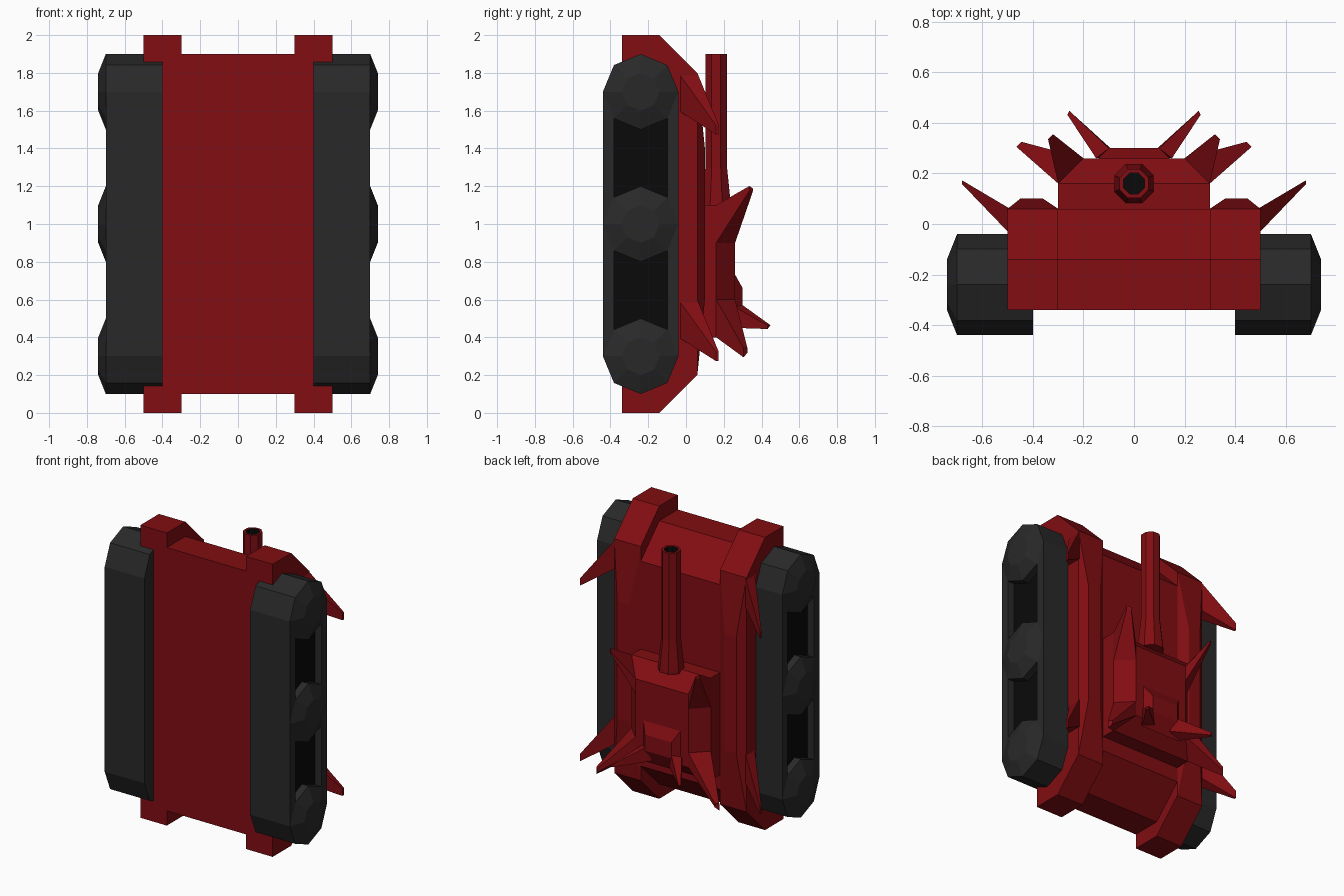
import bpy, bmesh
from math import pi, cos, sin

if "Cube" in bpy.data.objects:
    bpy.data.objects.remove(bpy.data.objects["Cube"])


def material(name, rgb):
    m = bpy.data.materials.new(name)
    m.diffuse_color = (*rgb, 1)
    m.use_nodes = True
    m.node_tree.nodes["Principled BSDF"].inputs["Base Color"].default_value = m.diffuse_color
    return m


RED = material("red_paint", (0.22, 0.004, 0.006))
GREY = material("dark_rubber", (0.022, 0.022, 0.022))
BLACK = material("black", (0.003, 0.003, 0.003))


def loft(name, rings, mat, mirror=False, caps=(True, True)):
    """Skin equal-length rings of points, cap the ends, optionally mirror in x."""
    bm = bmesh.new()
    vs = [[bm.verts.new(p) for p in ring] for ring in rings]
    n = len(vs[0])
    for a, b in zip(vs, vs[1:]):
        for i in range(n):
            j = (i + 1) % n
            bm.faces.new((a[i], a[j], b[j], b[i]))
    if caps[0]:
        bm.faces.new(vs[0])
    if caps[1]:
        bm.faces.new(vs[-1])
    bmesh.ops.recalc_face_normals(bm, faces=bm.faces)
    me = bpy.data.meshes.new(name)
    bm.to_mesh(me)
    bm.free()
    ob = bpy.data.objects.new(name, me)
    bpy.context.collection.objects.link(ob)
    me.materials.append(mat)
    if mirror:
        add_mirror(ob)
    return ob


def add_mirror(ob):
    m = ob.modifiers.new("mirror", 'MIRROR')
    m.use_mirror_merge = False


def prism(name, profile, x0, x1, mat, mirror=False):
    return loft(name, [[(x, y, z) for y, z in profile] for x in (x0, x1)], mat, mirror)


def rect(y, x0, x1, z0, z1):
    return [(x0, y, z0), (x1, y, z0), (x1, y, z1), (x0, y, z1)]


def octagon(r, offset=0.0):
    return [(r * cos(pi / 4 * i + offset), r * sin(pi / 4 * i + offset)) for i in range(8)]


def spike(name, root, tip, size=0.012, dz=0.03):
    """Taper from a four-point root to a small quad that keeps the root's orientation."""
    cx, cy, cz = (sum(p[k] for p in root) / 4 for k in range(3))
    ext = [max(p[k] for p in root) - min(p[k] for p in root) for k in range(3)]
    s = (size, size, dz)
    end = [tuple(tip[k] + (p[k] - (cx, cy, cz)[k]) / max(ext[k], 1e-6) * s[k]
                 for k in range(3)) for p in root]
    return loft(name, [root, end], RED, True)


# Hull and the two side rails
def hull_profile(z0, z1):
    return [(-0.34, z0), (-0.14, z0), (0.06, z0 + 0.2), (0.06, z1 - 0.2), (-0.14, z1), (-0.34, z1)]


prism("hull", hull_profile(0.1, 1.9), -0.4, 0.4, RED)
prism("side_rail", hull_profile(0, 2), 0.3, 0.5, RED, True)
loft("rail_ridge", [rect(0.06, 0.3, 0.5, 0.2, 1.8), rect(0.1, 0.36, 0.45, 0.6, 1.4)], RED, True)

# Tracks: stadium with octagonal ends, recessed between the wheels
R, YC = 0.2, -0.24
Q = R * cos(pi / 4)
track_profile = ([(YC + R * cos(pi / 4 * i), 1.7 + R * sin(pi / 4 * i)) for i in range(5)]
                 + [(YC + R * cos(pi / 4 * i), 0.3 + R * sin(pi / 4 * i)) for i in range(4, 9)])
track = prism("track", track_profile, 0.4, 0.7, GREY)
for zc in (0.65, 1.35):
    lo, hi = zc - 0.35, zc + 0.35
    gap = [(YC - Q, lo + Q), (YC, lo + R), (YC + Q, lo + Q),
           (YC + Q, hi - Q), (YC, hi - R), (YC - Q, hi - Q)]
    cutter = prism("recess_cutter", gap, 0.65, 0.8, BLACK)
    cutter.hide_render = True
    cutter.hide_viewport = True
    b = track.modifiers.new("recess", 'BOOLEAN')
    b.operation, b.solver, b.object = 'DIFFERENCE', 'EXACT', cutter
    prism("recess_panel", gap, 0.64, 0.652, BLACK, True)
add_mirror(track)

# Wheel hubs
for zc in (0.3, 1.0, 1.7):
    loft("wheel_hub", [[(x, YC + a, zc + b) for a, b in octagon(r)]
                       for x, r in ((0.69, 0.2), (0.7, 0.2), (0.74, 0.1))], GREY, True)

# Turret with chamfered top, and hatch
loft("turret", [rect(0.05, -0.3, 0.3, 0.4, 1.1), rect(0.16, -0.3, 0.3, 0.4, 1.1),
                rect(0.26, -0.2, 0.2, 0.5, 1.0)], RED)
loft("hatch", [rect(0.25, -0.15, 0.15, 0.45, 0.75), rect(0.3, -0.1, 0.1, 0.55, 0.66)], RED)


# Gun barrel and dark bore
def lathe(name, steps, mat, caps):
    return loft(name, [[(a, 0.16 + b, z) for a, b in octagon(r, pi / 8)] for z, r in steps],
                mat, False, caps)


lathe("gun_barrel", [(1.08, 0.084), (1.1, 0.084), (1.3, 0.062), (1.9, 0.062), (1.9, 0.045)],
      RED, (True, False))
lathe("gun_bore", [(1.9, 0.045), (1.7, 0.045)], BLACK, (False, True))

# Spikes on the rails
for z in (0.4, 1.6):
    spike("rail_spike", [(0.49, -0.04, z), (0.49, 0.06, z), (0.49, 0.06, z + 0.2),
                         (0.49, -0.04, z + 0.2)], (0.68, 0.165, z - 0.1), 0.015, 0.05)

# Spikes on the turret corners and hatch
spike("turret_front_spike", [(0.3, 0.16, 0.9), (0.2, 0.26, 0.9), (0.2, 0.26, 1.0),
                             (0.3, 0.16, 1.1)], (0.33, 0.345, 1.185), 0.02, 0.025)
spike("turret_rear_spike", [(0.3, 0.16, 0.4), (0.2, 0.26, 0.5), (0.2, 0.26, 0.6),
                            (0.3, 0.16, 0.6)], (0.455, 0.315, 0.325), 0.02, 0.05)
spike("hatch_spike", [(0.15, 0.26, 0.45), (0.06, 0.27, 0.48), (0.1, 0.3, 0.57),
                      (0.15, 0.26, 0.56)], (0.258, 0.437, 0.455), 0.015, 0.02)
